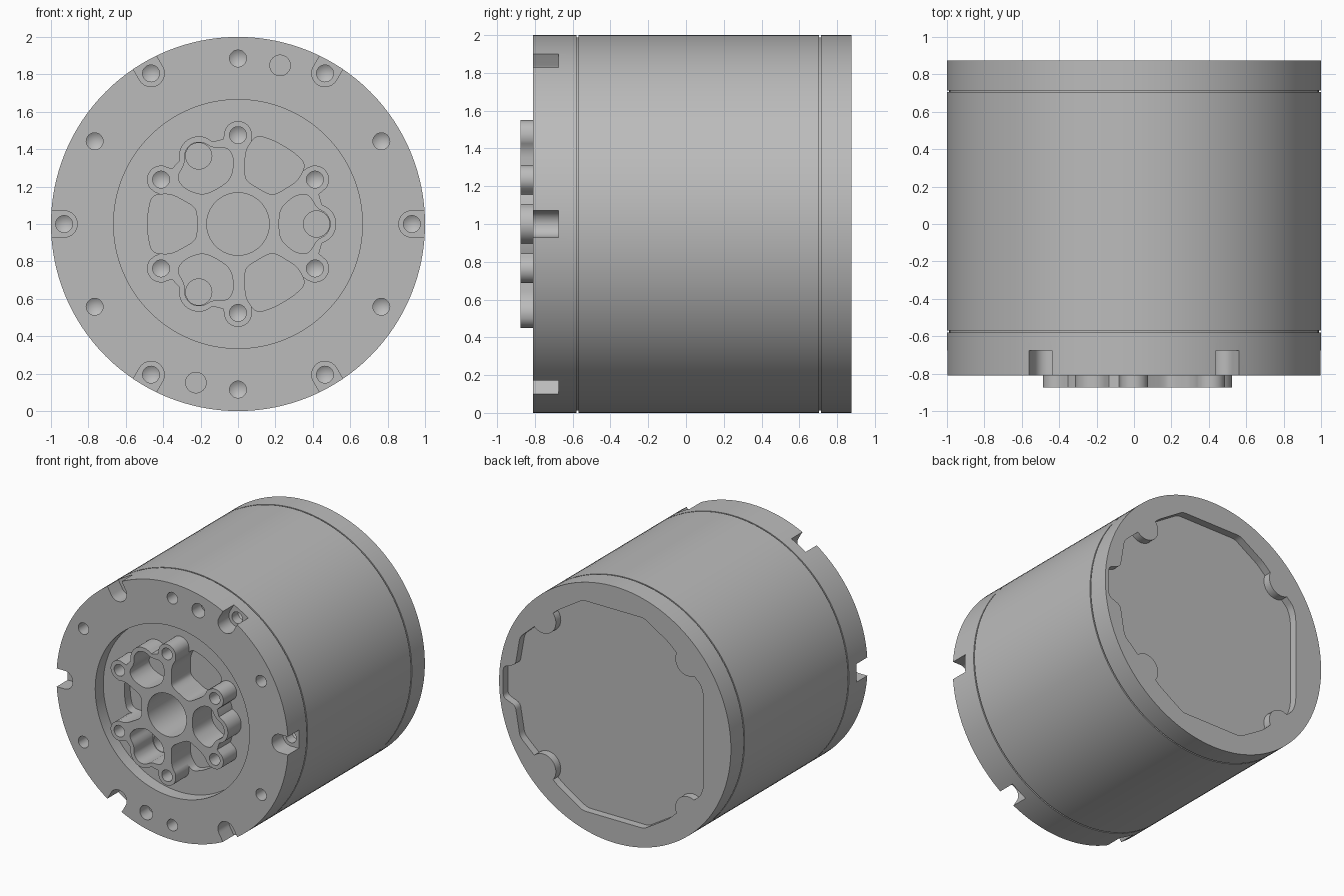
import bpy
import bmesh
from math import cos, sin, pi, radians, sqrt

if "Cube" in bpy.data.objects:
    bpy.data.objects.remove(bpy.data.objects["Cube"], do_unlink=True)

grey = bpy.data.materials.new("machined grey")
grey.use_nodes = True
grey.diffuse_color = (0.5, 0.5, 0.5, 1)
grey.node_tree.nodes["Principled BSDF"].inputs["Base Color"].default_value = (0.5, 0.5, 0.5, 1)

FRONT, FLOOR, BACK = -0.81, -0.71, 0.875


def polar(radius, degrees):
    return radius * cos(radians(degrees)), radius * sin(radians(degrees))


def finish(bm, name):
    bmesh.ops.recalc_face_normals(bm, faces=bm.faces[:])
    mesh = bpy.data.meshes.new(name)
    bm.to_mesh(mesh)
    bm.free()
    mesh.materials.append(grey)
    obj = bpy.data.objects.new(name, mesh)
    bpy.context.collection.objects.link(obj)
    return obj


def lathe(name, profile, centre=(0, 0), segs=32):
    """Revolve (radius, y) rings about the y axis and cap both ends."""
    bm = bmesh.new()
    rings = []
    for r, y in profile:
        count = segs if r > 0 else 1
        rings.append([bm.verts.new((centre[0] + r * cos(2 * pi * i / segs), y,
                                    1 + centre[1] + r * sin(2 * pi * i / segs)))
                      for i in range(count)])
    for a, b in zip(rings, rings[1:]):
        for i in range(segs):
            j = (i + 1) % segs
            if len(b) == 1:
                bm.faces.new((a[i], a[j], b[0]))
            else:
                bm.faces.new((a[i], a[j], b[j], b[i]))
    for ring in (rings[0], rings[-1]):
        if len(ring) > 1:
            bm.faces.new(ring)
    return finish(bm, name)


def prism(name, points, y0, y1):
    """Extrude an (x, z) outline along y."""
    bm = bmesh.new()
    face = bm.faces.new([bm.verts.new((x, y0, 1 + z)) for x, z in points])
    new = bmesh.ops.extrude_face_region(bm, geom=[face])["geom"]
    bmesh.ops.translate(bm, vec=(0, y1 - y0, 0),
                        verts=[v for v in new if isinstance(v, bmesh.types.BMVert)])
    return finish(bm, name)


def rounded(points, reach, steps=5):
    """Replace each corner by a small curve."""
    out = []
    for i, p in enumerate(points):
        ends = []
        for q in (points[i - 1], points[(i + 1) % len(points)]):
            dx, dz = q[0] - p[0], q[1] - p[1]
            length = sqrt(dx * dx + dz * dz)
            t = min(reach, 0.45 * length) / length
            ends.append((p[0] + dx * t, p[1] + dz * t))
        for k in range(steps + 1):
            t = k / steps
            out.append(tuple((1 - t) ** 2 * a + 2 * t * (1 - t) * b + t * t * c
                             for a, b, c in zip(ends[0], p, ends[1])))
    return out


def mirrored(half):
    return half + [(x, -z) for x, z in reversed(half)]


def turned(points, degrees):
    c, s = polar(1, degrees)
    return [(x * c - z * s, x * s + z * c) for x, z in points]


def carve(targets, cutter):
    for obj in targets:
        mod = obj.modifiers.new("cut", 'BOOLEAN')
        mod.operation = 'DIFFERENCE'
        mod.solver = 'EXACT'
        mod.object = cutter
        bpy.context.view_layer.objects.active = obj
        bpy.ops.object.modifier_apply(modifier=mod.name)
    bpy.data.objects.remove(cutter, do_unlink=True)


def drill(targets, centre, r, y0, y1, tip=0.0):
    profile = [(r, y0), (r, y1)]
    if tip:
        profile.append((0, y1 + tip))
    carve(targets, lathe("drill", profile, centre))


# Cylindrical housing with two seam grooves and a front recess
profile = [(1, BACK)]
for seam in (0.71, -0.575):
    profile += [(1, seam + 0.005), (0.988, seam + 0.005),
                (0.988, seam - 0.005), (1, seam - 0.005)]
profile += [(1, FRONT), (0.665, FRONT), (0.665, FLOOR)]
housing = lathe("housing", profile, segs=128)


# Output hub: screw bosses all round, pin lobes on every other sector
def reach(theta, centre, radius):
    off = centre * sin(theta)
    if cos(theta) < 0 or abs(off) > radius:
        return 0
    return centre * cos(theta) + sqrt(radius * radius - off * off)


def hub_radius(deg):
    boss = (deg % 60) - 30
    lobe = (deg + 60) % 120 - 60
    base = 0.46 if abs(lobe) < 30 else 0.38
    return max(base, reach(radians(boss), 0.475, 0.075), reach(radians(lobe), 0.42, 0.105))


hub = prism("output_hub", [polar(hub_radius(d), d) for d in range(360)], -0.875, FLOOR + 0.01)
both = (hub, housing)

# Weight-saving pockets, alternately closed around a pin and open outward
closed_pocket = rounded(mirrored([(0.22, 0.05), (0.24, 0.1), (0.31, 0.155), (0.38, 0.16),
                                  (0.42, 0.085), (0.47, 0.06), (0.493, 0.02)]), 0.04)
open_pocket = rounded(mirrored([(0.22, 0.07), (0.245, 0.1), (0.36, 0.162), (0.46, 0.155),
                                (0.482, 0.06)]), 0.04)
for k in range(6):
    shape = open_pocket if k % 2 else closed_pocket
    carve(both, prism("pocket", turned(shape, 60 * k), -0.95, -0.64))
    if k % 2 == 0:
        drill(both, polar(0.42, 60 * k), 0.07, -0.96, -0.56)

# Centre bore and hub screw holes
carve(both, lathe("bore", [(0.167, -0.97), (0.167, -0.4)], segs=64))
for k in range(6):
    drill(both, polar(0.475, 30 + 60 * k), 0.045, -0.98, -0.69, 0.03)

# Rim screw holes, dowel holes and edge notches
rim = (housing,)
slot = [(0.93 + x, z) for x, z in (polar(0.071, 90 + 10 * i) for i in range(19))]
slot += [(1.1, -0.071), (1.1, 0.071)]
for k in range(6):
    drill(rim, polar(0.885, 30 + 60 * k), 0.045, -0.9, -0.68, 0.03)
    carve(rim, prism("notch", turned(slot, 60 * k), -0.9, -0.675))
    drill(rim, polar(0.93, 60 * k), 0.045, -0.72, -0.6, 0.03)
for side in (1, -1):
    drill(rim, (0.225 * side, 0.848 * side), 0.055, -0.9, -0.7)

# Back recess, with four screw bosses and a cable slot on one side
outline = rounded(mirrored([(0.965, 0.12), (0.86, 0.16), (0.82, 0.39), (0.5, 0.68),
                            (0.28, 0.82), (-0.25, 0.82), (-0.46, 0.69), (-0.74, 0.43),
                            (-0.765, 0.35)]), 0.03)
recess = prism("back_recess", outline, BACK - 0.06, BACK + 0.1)
for x in (0.62, -0.63):
    for z in (0.58, -0.58):
        carve((recess,), lathe("boss", [(0.11, 0.7), (0.11, 1.1)], (x, z)))
carve(rim, recess)

# Smooth curved walls, sharp machined edges
bpy.ops.object.select_all(action='DESELECT')
for obj in both:
    obj.select_set(True)
bpy.context.view_layer.objects.active = housing
bpy.ops.object.shade_smooth_by_angle(angle=radians(30))
